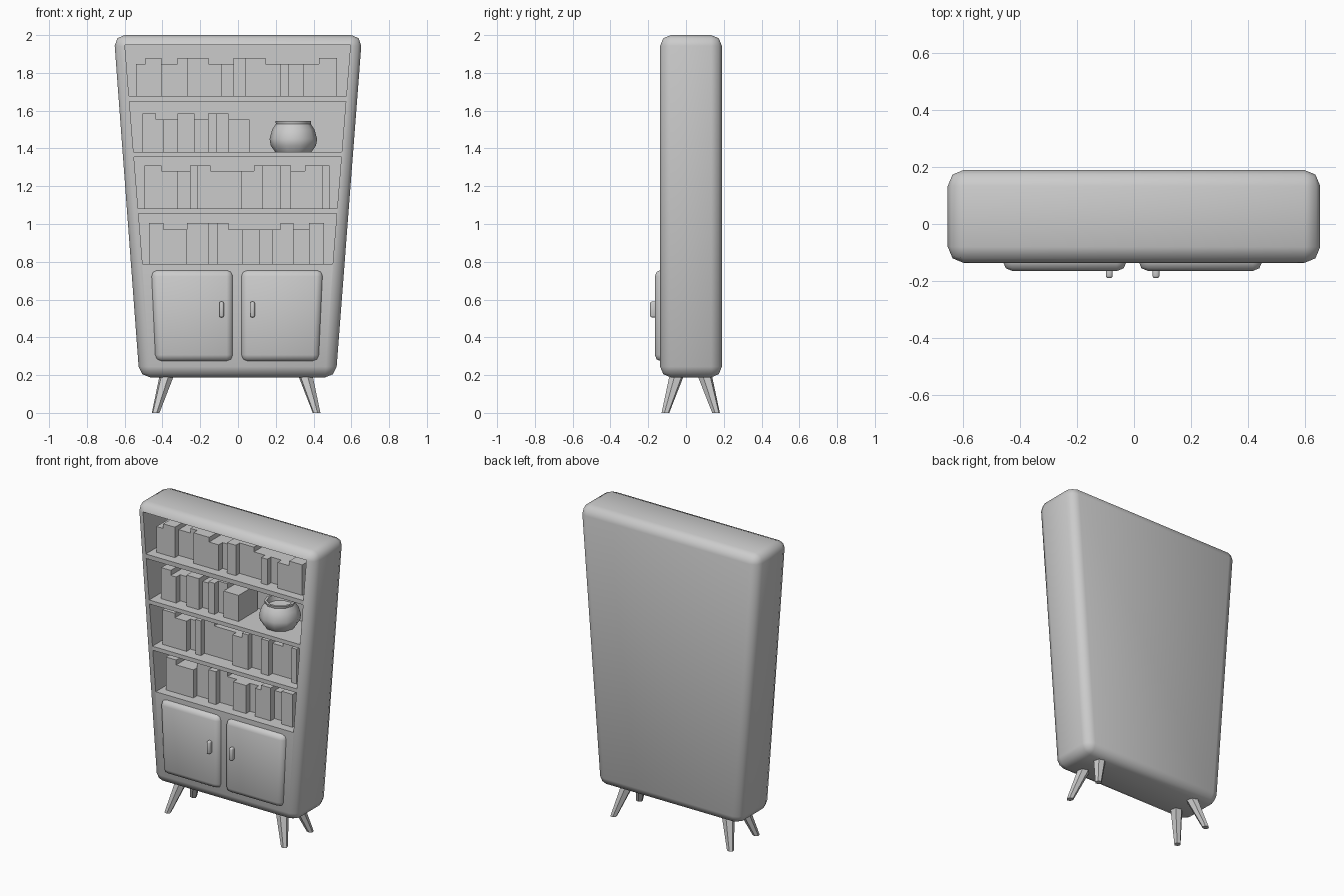
import bpy, bmesh, math
from mathutils import Vector

if "Cube" in bpy.data.objects:
    bpy.data.objects.remove(bpy.data.objects["Cube"])

FRONT, BACK, CX = -0.137, 0.19, -0.005   # cabinet front, back, centre of lower parts


def prism(bm, outline, y0, y1):
    """Extrude an x/z outline from y0 to y1."""
    face = bm.faces.new([bm.verts.new((x, y0, z)) for x, z in outline])
    out = bmesh.ops.extrude_face_region(bm, geom=[face])
    for v in out["geom"]:
        if isinstance(v, bmesh.types.BMVert):
            v.co.y = y1


def finish(bm, name):
    bmesh.ops.recalc_face_normals(bm, faces=bm.faces)
    me = bpy.data.meshes.new(name)
    bm.to_mesh(me)
    bm.free()
    ob = bpy.data.objects.new(name, me)
    bpy.context.collection.objects.link(ob)
    return ob


def activate(ob):
    bpy.ops.object.select_all(action='DESELECT')
    ob.select_set(True)
    bpy.context.view_layer.objects.active = ob


def smooth(ob, angle=50):
    activate(ob)
    bpy.ops.object.shade_smooth_by_angle(angle=math.radians(angle))


def rounded(name, outline, y0, y1, width, segments=2):
    bm = bmesh.new()
    prism(bm, outline, y0, y1)
    ob = finish(bm, name)
    mod = ob.modifiers.new("round", 'BEVEL')
    mod.width, mod.segments, mod.limit_method = width, segments, 'NONE'
    activate(ob)
    bpy.ops.object.modifier_apply(modifier=mod.name)
    return ob


# Tapered cabinet with rounded edges
cabinet = rounded("cabinet", [(-0.522, 0.188), (0.518, 0.188), (0.657, 2.0), (-0.657, 2.0)],
                  FRONT, BACK, 0.057)

# Four shelf openings cut into the cabinet, following its taper
shelves = [(1.677, 1.948), (1.38, 1.648), (1.081, 1.354), (0.787, 1.055)]


def half(z):
    return 0.503 + (z - 0.787) * 0.081


bm = bmesh.new()
for lo, hi in shelves:
    prism(bm, [(-half(lo) - 0.002, lo), (half(lo) - 0.002, lo),
               (half(hi) - 0.002, hi), (-half(hi) - 0.002, hi)], -0.3, 0.14)
cutter = finish(bm, "shelf_cutter")
cutter.hide_render = True
mod = cabinet.modifiers.new("openings", 'BOOLEAN')
mod.object, mod.operation, mod.solver = cutter, 'DIFFERENCE', 'EXACT'
activate(cabinet)
bpy.ops.object.modifier_apply(modifier=mod.name)
bpy.data.objects.remove(cutter)
smooth(cabinet)

# Rows of books: left start, tall and low heights, then right edge of each book
# with H/L = tall/low and P/R = pulled forward/recessed
rows = [
    (1.677, 1.878, 1.847, -0.54,
     "-.49LP -.405HP -.32LR -.27HR -.155HP -.085LP -.025LR .04HP .145HR .225LR .27LP .345LR .43LP .525HP"),
    (1.38, 1.585, 1.552, -0.505,
     "-.435HP -.395LP -.32LR -.23HP -.16LR -.115HP -.05HR .06LP"),
    (1.081, 1.31, 1.28, -0.495,
     "-.405HP -.32LP -.255LR -.215HP -.145HR .015LR .085LP .13HP .225HR .28HP .355LR .445HR .485HP"),
    (0.787, 1.004, 0.972, -0.47,
     "-.395HP -.27LP -.16HR -.105HP -.05HR .02LR .115LP .18LR .225LP .295HP .375LR .455HP"),
]
for i, (base, tall, low, x, books) in enumerate(rows):
    bm = bmesh.new()
    for b in books.split():
        x1 = float(b[:-2])
        top = tall if b[-2] == "H" else low
        y = -0.08 if b[-1] == "P" else -0.04
        prism(bm, [(x, base), (x1, base), (x1, top), (x, top)], y, 0.12)
        x = x1
    finish(bm, f"books_row_{i + 1}")

# Doors and their handles
for side, s in (("left", -1), ("right", 1)):
    pts = [(0.021, 0.273), (0.434, 0.273), (0.456, 0.757), (0.021, 0.757)]
    door = rounded(side + "_door", [(CX + s * x, z) for x, z in pts], -0.165, -0.09, 0.034)
    smooth(door)
    hx = CX + s * 0.082
    handle = rounded(side + "_door_handle",
                     [(hx - 0.012, 0.506), (hx + 0.012, 0.506), (hx + 0.012, 0.589), (hx - 0.012, 0.589)],
                     -0.19, -0.15, 0.008)
    smooth(handle)

# Splayed tapered legs
for xs, xn in ((-1, "left"), (1, "right")):
    for ys, yn in ((-1, "front"), (1, "back")):
        bm = bmesh.new()
        rings = []
        for off_x, off_y, z, r in ((0.426, 0.134, 0.0, 0.021), (0.362, 0.069, 0.215, 0.041)):
            c = Vector((-0.01 + xs * off_x, 0.025 + ys * off_y, z))
            rings.append([bm.verts.new(c + Vector((r * math.cos(a), r * math.sin(a), 0)))
                          for a in (math.tau * k / 6 + math.pi / 4 for k in range(6))])
        bm.faces.new(rings[0])
        bm.faces.new(rings[1])
        for k in range(6):
            n = (k + 1) % 6
            bm.faces.new((rings[0][k], rings[0][n], rings[1][n], rings[1][k]))
        finish(bm, f"{yn}_{xn}_leg")

# Round vase, lathed with an open mouth
profile = [(0, 0), (0.095, 0), (0.12, 0.035), (0.126, 0.07), (0.112, 0.12), (0.092, 0.15),
           (0.095, 0.165), (0.08, 0.165), (0.075, 0.13), (0, 0.12)]
bm = bmesh.new()
vs = [bm.verts.new((r, 0, z)) for r, z in profile]
es = [bm.edges.new(p) for p in zip(vs, vs[1:])]
bmesh.ops.spin(bm, geom=vs + es, cent=(0, 0, 0), axis=(0, 0, 1), angle=math.tau, steps=10)
bmesh.ops.remove_doubles(bm, verts=bm.verts, dist=1e-4)
vase = finish(bm, "vase")
vase.location = (0.293, 0.02, 1.38)
smooth(vase, 40)
